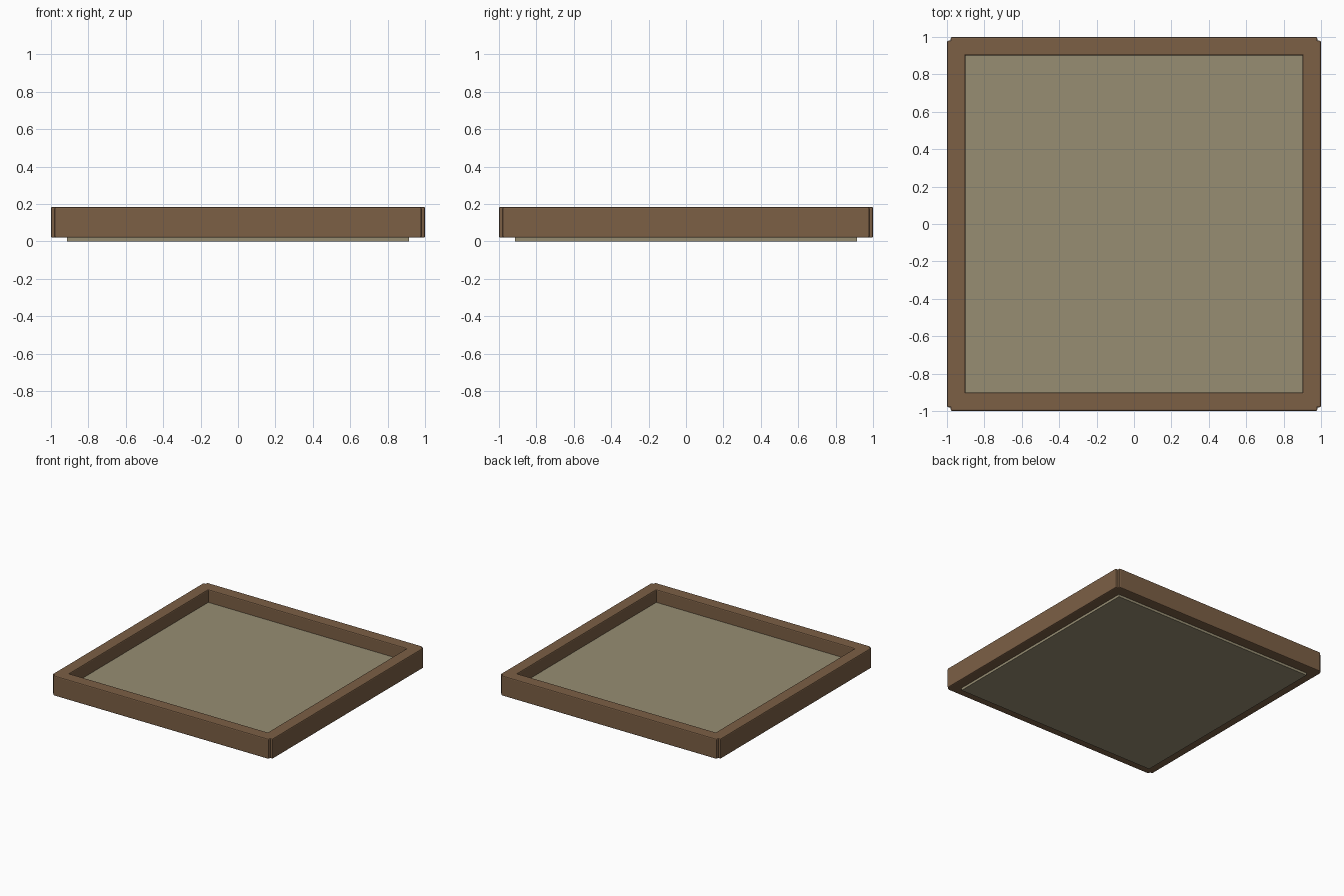
import bpy

if "Cube" in bpy.data.objects:
    bpy.data.objects.remove(bpy.data.objects["Cube"])


def material(name, color):
    m = bpy.data.materials.new(name)
    m.diffuse_color = color
    m.use_nodes = True
    m.node_tree.nodes["Principled BSDF"].inputs["Base Color"].default_value = m.diffuse_color
    return m


wood = material("wood", (0.20, 0.115, 0.06, 1))
cloth = material("panel", (0.31, 0.27, 0.17, 1))


def box(name, size, loc, mat, bevel=0.0):
    bpy.ops.mesh.primitive_cube_add(size=1, location=loc)
    ob = bpy.context.object
    ob.name = name
    ob.scale = size
    bpy.ops.object.transform_apply(location=False, rotation=False, scale=True)
    ob.data.materials.append(mat)
    if bevel:
        mod = ob.modifiers.new("bevel", "BEVEL")
        mod.width = bevel
        mod.segments = 2
    return ob


# Tray floor, slightly proud below the frame
box("tray_floor", (1.83, 1.83, 0.08), (0, 0, 0.04), cloth)

# Frame boards, each a little short so the corners show a small notch
LENGTH, WIDTH, HEIGHT = 1.96, 0.098, 0.165
OFFSET, Z = 1 - WIDTH / 2, 0.02 + HEIGHT / 2
for name, s in (("front", -1), ("back", 1)):
    box(name + "_board", (LENGTH, WIDTH, HEIGHT), (0, s * OFFSET, Z), wood, 0.008)
for name, s in (("left", -1), ("right", 1)):
    box(name + "_board", (WIDTH, LENGTH, HEIGHT), (s * OFFSET, 0, Z), wood, 0.008)
